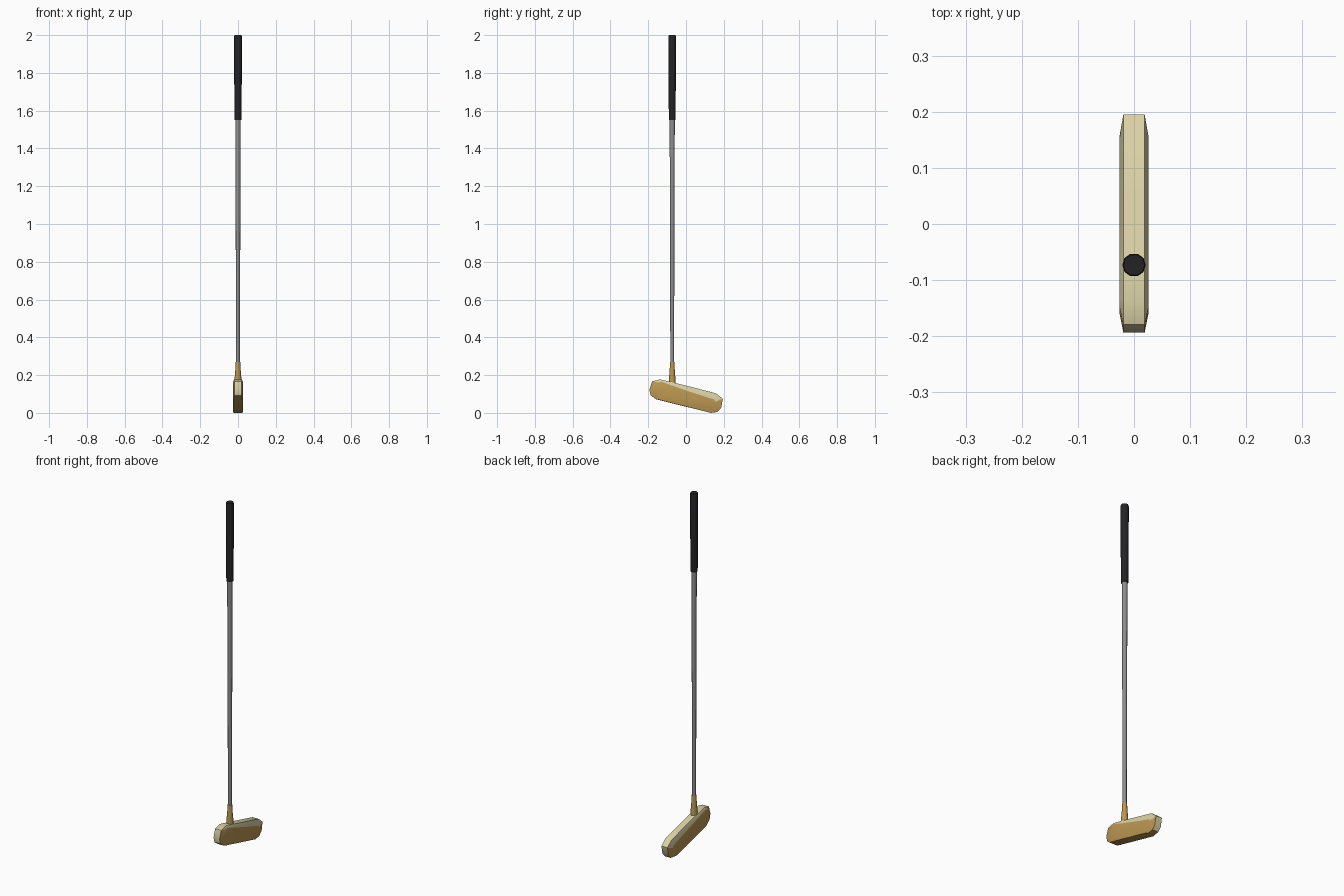
import bpy, bmesh, math
from mathutils import Matrix

if "Cube" in bpy.data.objects:
    bpy.data.objects.remove(bpy.data.objects["Cube"])


def material(name, rgb):
    m = bpy.data.materials.new(name)
    m.diffuse_color = (*rgb, 1)
    m.use_nodes = True
    m.node_tree.nodes["Principled BSDF"].inputs["Base Color"].default_value = m.diffuse_color
    return m


GOLD = material("gold", (0.50, 0.31, 0.085))
PALE = material("pale gold", (0.70, 0.64, 0.38))
STEEL = material("steel grey", (0.27, 0.27, 0.27))
BLACK = material("grip black", (0.017, 0.017, 0.019))
SHAFT_Y = -0.073


def finish(bm, name, mats, angle):
    bmesh.ops.recalc_face_normals(bm, faces=bm.faces)
    me = bpy.data.meshes.new(name)
    bm.to_mesh(me)
    bm.free()
    for m in mats:
        me.materials.append(m)
    ob = bpy.data.objects.new(name, me)
    bpy.context.collection.objects.link(ob)
    bpy.ops.object.select_all(action='DESELECT')
    ob.select_set(True)
    bpy.context.view_layer.objects.active = ob
    bpy.ops.object.shade_smooth_by_angle(angle=math.radians(angle))
    return ob


def turned(name, profile, mat, sides=10):
    """Capped round part from (radius, height) rings."""
    bm = bmesh.new()
    rings = []
    for r, z in profile:
        rings.append([bm.verts.new((r * math.cos(2 * math.pi * i / sides),
                                    SHAFT_Y + r * math.sin(2 * math.pi * i / sides), z))
                      for i in range(sides)])
    for a, b in zip(rings, rings[1:]):
        for i in range(sides):
            j = (i + 1) % sides
            bm.faces.new((a[i], a[j], b[j], b[i]))
    bm.faces.new(rings[0])
    bm.faces.new(rings[-1])
    return finish(bm, name, [mat], 45)


# Head: side outlines (along, up) at the rim and at the flat cheeks
rim = [(-.193, .032), (-.155, .052), (-.07, .053), (.04, .053), (.152, .052), (.193, .032),
       (.196, -.015), (.182, -.042), (.15, -.055), (-.15, -.055), (-.182, -.042), (-.196, -.015)]
cheek = [(-.16, .034), (-.145, .042), (-.07, .034), (.04, .025), (.15, .018), (.158, .008),
         (.16, -.012), (.153, -.035), (.14, -.054), (-.14, -.054), (-.153, -.035), (-.16, -.012)]
bm = bmesh.new()
loops = [[bm.verts.new((x, u, v)) for u, v in outline]
         for x, outline in ((-.026, cheek), (-.019, rim), (.019, rim), (.026, cheek))]
n = len(rim)
for k in range(3):
    for i in range(n):
        j = (i + 1) % n
        f = bm.faces.new((loops[k][i], loops[k][j], loops[k + 1][j], loops[k + 1][i]))
        # pale on top and its shoulders, and on the middle of both ends
        if i <= 4 or (k == 1 and i not in (7, 8, 9)):
            f.material_index = 1
bm.faces.new(loops[0])
bm.faces.new(loops[-1])
bm.transform(Matrix.Translation((0, 0, .0895)) @ Matrix.Rotation(math.radians(-14), 4, 'X'))
finish(bm, "putter_head", [GOLD, PALE], 40)

# Neck, shaft and grip
turned("neck", [(.019, .12), (.019, .17), (.014, .23), (.0125, .27)], GOLD)
turned("shaft", [(.0105, .25), (.012, .9), (.0135, 1.3), (.0145, 1.57)], STEEL)
turned("grip", [(.019, 1.55), (.021, 1.99), (.019, 2.0)], BLACK)
